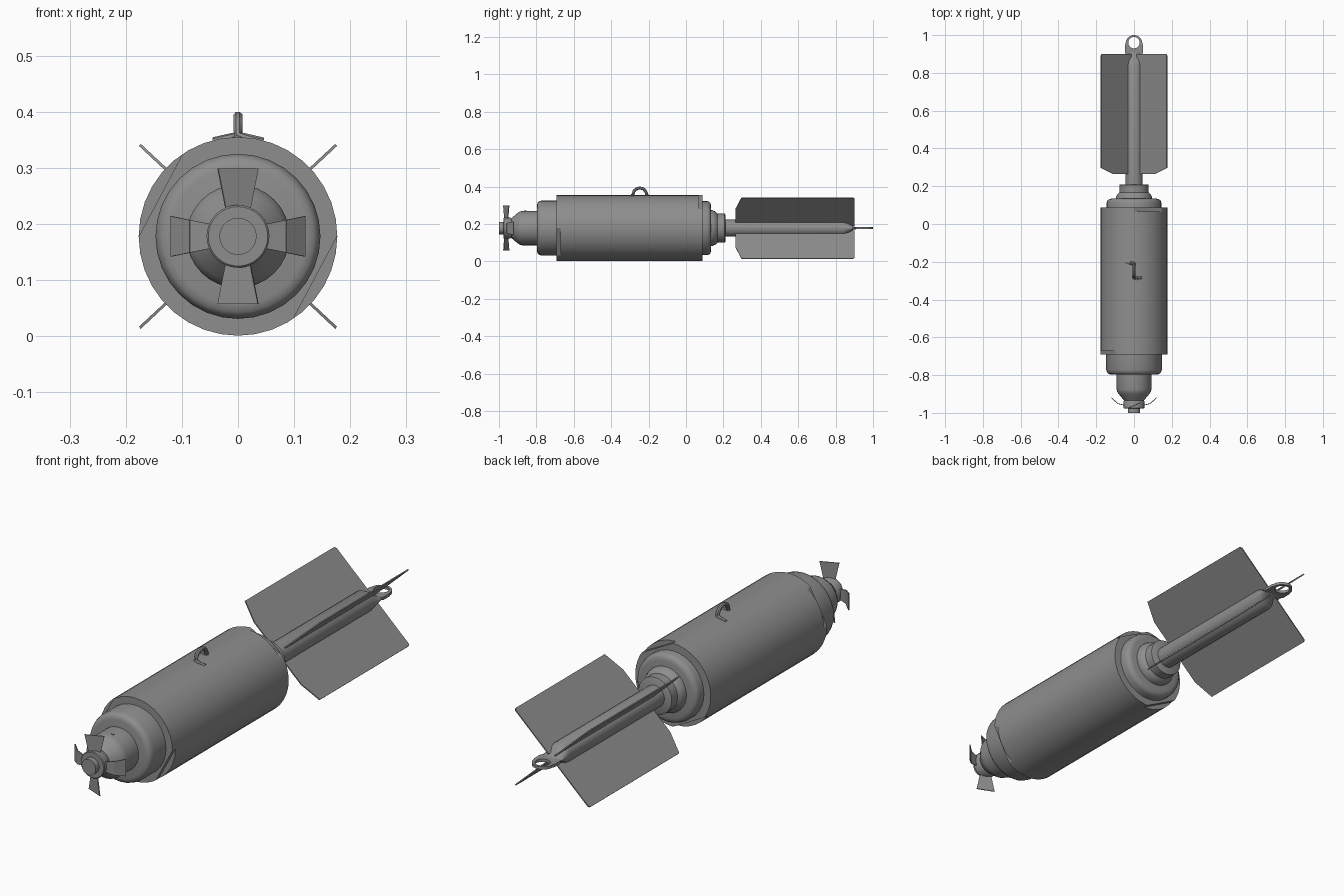
import bpy, bmesh
from math import sin, cos, pi, radians
from mathutils import Matrix, Vector

if "Cube" in bpy.data.objects:
    bpy.data.objects.remove(bpy.data.objects["Cube"])

CZ = 0.178  # height of the long axis
AXIS = Vector((0, 0, CZ))
paint = bpy.data.materials.new("dark_grey_paint")
paint.diffuse_color = (0.27, 0.27, 0.27, 1)
paint.use_nodes = True
paint.node_tree.nodes["Principled BSDF"].inputs["Base Color"].default_value = paint.diffuse_color


def select(ob):
    bpy.ops.object.select_all(action='DESELECT')
    ob.select_set(True)
    bpy.context.view_layer.objects.active = ob


def finish(name, bm, angle=35):
    bmesh.ops.recalc_face_normals(bm, faces=bm.faces)
    me = bpy.data.meshes.new(name)
    bm.to_mesh(me)
    bm.free()
    me.materials.append(paint)
    ob = bpy.data.objects.new(name, me)
    bpy.context.collection.objects.link(ob)
    select(ob)
    bpy.ops.object.shade_smooth_by_angle(angle=radians(angle))
    return ob


def loft(name, sections, n=32):
    """Elliptical rings (y, x radius, z radius) along the long axis, capped."""
    bm = bmesh.new()
    rings = [[bm.verts.new((rx * cos(2 * pi * i / n), y, CZ + rz * sin(2 * pi * i / n)))
              for i in range(n)] for y, rx, rz in sections]
    for a, b in zip(rings, rings[1:]):
        for i in range(n):
            j = (i + 1) % n
            bm.faces.new((a[i], a[j], b[j], b[i]))
    bm.faces.new(rings[0])
    bm.faces.new(rings[-1])
    return finish(name, bm)


def lathe(name, profile, n=32):
    return loft(name, [(y, r, r) for y, r in profile], n)


def slab(name, outline, u, v, w, thick, origin):
    """Flat plate: outline in the (u, v) plane, thickened along w."""
    bm = bmesh.new()
    u, v, w = Vector(u), Vector(v), Vector(w).normalized()
    base = [origin + u * a + v * b for a, b in outline]
    lo = [bm.verts.new(p - w * thick / 2) for p in base]
    hi = [bm.verts.new(p + w * thick / 2) for p in base]
    bm.faces.new(lo)
    bm.faces.new(hi)
    for i in range(len(base)):
        j = (i + 1) % len(base)
        bm.faces.new((lo[i], lo[j], hi[j], hi[i]))
    return finish(name, bm)


# main cylinder with shallow flats trimmed from each end rim
body = lathe("body", [(-0.692, 0.177), (-0.66, 0.177), (0.055, 0.177), (0.087, 0.177)], 36)
cutters = []
for deg, y in [(152, -0.692), (332, -0.692), (62, 0.087), (242, 0.087)]:
    bm = bmesh.new()
    a = radians(deg)
    bmesh.ops.create_cube(bm, size=1, matrix=Matrix.Translation((0.206 * cos(a), y, CZ + 0.206 * sin(a)))
                          @ Matrix.Rotation(-a, 4, 'Y') @ Matrix.Diagonal((0.1, 0.04, 0.4, 1)))
    cutter = finish("rim_cutter", bm)
    cutter.hide_render = True
    cutters.append(cutter)
    mod = body.modifiers.new("trim", 'BOOLEAN')
    mod.operation, mod.solver, mod.object = 'DIFFERENCE', 'EXACT', cutter
select(body)
bpy.ops.object.convert(target='MESH')
for cutter in cutters:
    bpy.data.objects.remove(cutter)
select(body)
bpy.ops.object.shade_smooth_by_angle(angle=radians(14))

# rounded shoulders at both ends
lathe("front_shoulder", [(-0.797, 0.122), (-0.794, 0.135), (-0.786, 0.143), (-0.772, 0.147), (-0.66, 0.147)])
lathe("rear_shoulder", [(0.05, 0.145), (0.112, 0.145), (0.124, 0.141), (0.131, 0.133), (0.134, 0.12)])

# nose, hub and tip
lathe("nose", [(-0.935, 0.052), (-0.918, 0.066), (-0.9, 0.081), (-0.888, 0.089), (-0.875, 0.092), (-0.79, 0.092)])
lathe("hub", [(-0.976, 0.053), (-0.973, 0.056), (-0.94, 0.056), (-0.93, 0.05)])
lathe("tip", [(-1.0, 0.033), (-0.97, 0.033)])
bm = bmesh.new()
bmesh.ops.create_cone(bm, cap_ends=True, segments=12, radius1=0.006, radius2=0.006, depth=0.01,
                      matrix=Matrix.Translation((0.015, -0.86, CZ + 0.088)))
finish("nose_pin", bm)

# vane blades: upright pair pitched like a propeller, sideways pair bent back
vane = [(0.04, -0.02), (0.04, 0.02), (0.121, 0.036), (0.121, -0.036)]
root = [(0.04, -0.02), (0.04, 0.02), (0.085, 0.029), (0.085, -0.029)]
bent = [(0, -0.029), (0, 0.029), (0.034, 0.036), (0.034, -0.036)]
for s in (1, -1):
    slab("upright_vane", vane, (0, 0, s), (1, 0.42 * s, 0), (-0.42 * s, 1, 0), 0.004, AXIS + Vector((0, -0.961, 0)))
    slab("side_vane_root", root, (s, 0.25, 0), (0, 0, 1), (-0.25 * s, 1, 0), 0.004, AXIS + Vector((0, -0.972, 0)))
    slab("side_vane_tip", bent, (s, 0.9, 0), (0, 0, 1), (-0.9 * s, 1, 0), 0.004,
         AXIS + Vector((0.085 * s, -0.951, 0)))

# stepped collar behind the body
lathe("tail_collar", [(0.125, 0.096), (0.14, 0.096), (0.155, 0.09), (0.158, 0.088), (0.168, 0.078),
                      (0.207, 0.078), (0.21, 0.073)])

# tail tube, pressed flat at its end
loft("tail_tube", [(0.2, 0.046, 0.046), (0.84, 0.046, 0.046), (0.86, 0.046, 0.036),
                   (0.895, 0.046, 0.009), (0.91, 0.046, 0.006)], 24)

# four diagonal fins
r = (0.175 ** 2 + 0.163 ** 2) ** 0.5
fin = [(0.02, 0.265), (r * 0.63, 0.265), (r, 0.297), (r, 0.892), (r - 0.008, 0.9), (0.02, 0.9)]
for sx in (1, -1):
    for sz in (1, -1):
        d = Vector((sx * 0.175, 0, sz * 0.163)).normalized()
        slab("tail_fin", fin, d, (0, 1, 0), d.cross(Vector((0, 1, 0))), 0.005, AXIS)

# flat towing eye
bm = bmesh.new()
n, loops = 40, []
for z in (CZ - 0.006, CZ + 0.006):
    outer, inner = [], []
    for i in range(n):
        c, s = cos(2 * pi * i / n), sin(2 * pi * i / n)
        t = 0.044 if s >= -0.01 else min(0.048 / max(abs(c), 1e-4), 0.057 / abs(s))
        outer.append(bm.verts.new((t * c, 0.956 + t * s, z)))
        inner.append(bm.verts.new((0.03 * c, 0.96 + 0.03 * s, z)))
    loops.append((outer, inner))
(o0, i0), (o1, i1) = loops
for a, b in ((o0, i0), (o1, i1), (o0, o1), (i0, i1)):
    for i in range(n):
        j = (i + 1) % n
        bm.faces.new((a[i], a[j], b[j], b[i]))
finish("tail_eye", bm)

# carrying loop: bent rod with feet turned to opposite sides
arch = [(0, -0.247 + 0.036 * cos(a), 0.358 + 0.034 * sin(a)) for a in [pi * k / 10 for k in range(11)]]
path = [(-0.044, -0.205, 0.346), (-0.018, -0.206, 0.352)] + arch + [(0.018, -0.288, 0.352), (0.044, -0.284, 0.346)]
cu = bpy.data.curves.new("carry_loop", 'CURVE')
cu.dimensions = '3D'
cu.bevel_depth, cu.bevel_resolution, cu.use_fill_caps = 0.0085, 2, True
cu.materials.append(paint)
sp = cu.splines.new('POLY')
sp.points.add(len(path) - 1)
for p, co in zip(sp.points, path):
    p.co = (*co, 1)
loop = bpy.data.objects.new("carry_loop", cu)
bpy.context.collection.objects.link(loop)
select(loop)
bpy.ops.object.convert(target='MESH')
bpy.ops.object.shade_smooth_by_angle(angle=radians(40))
